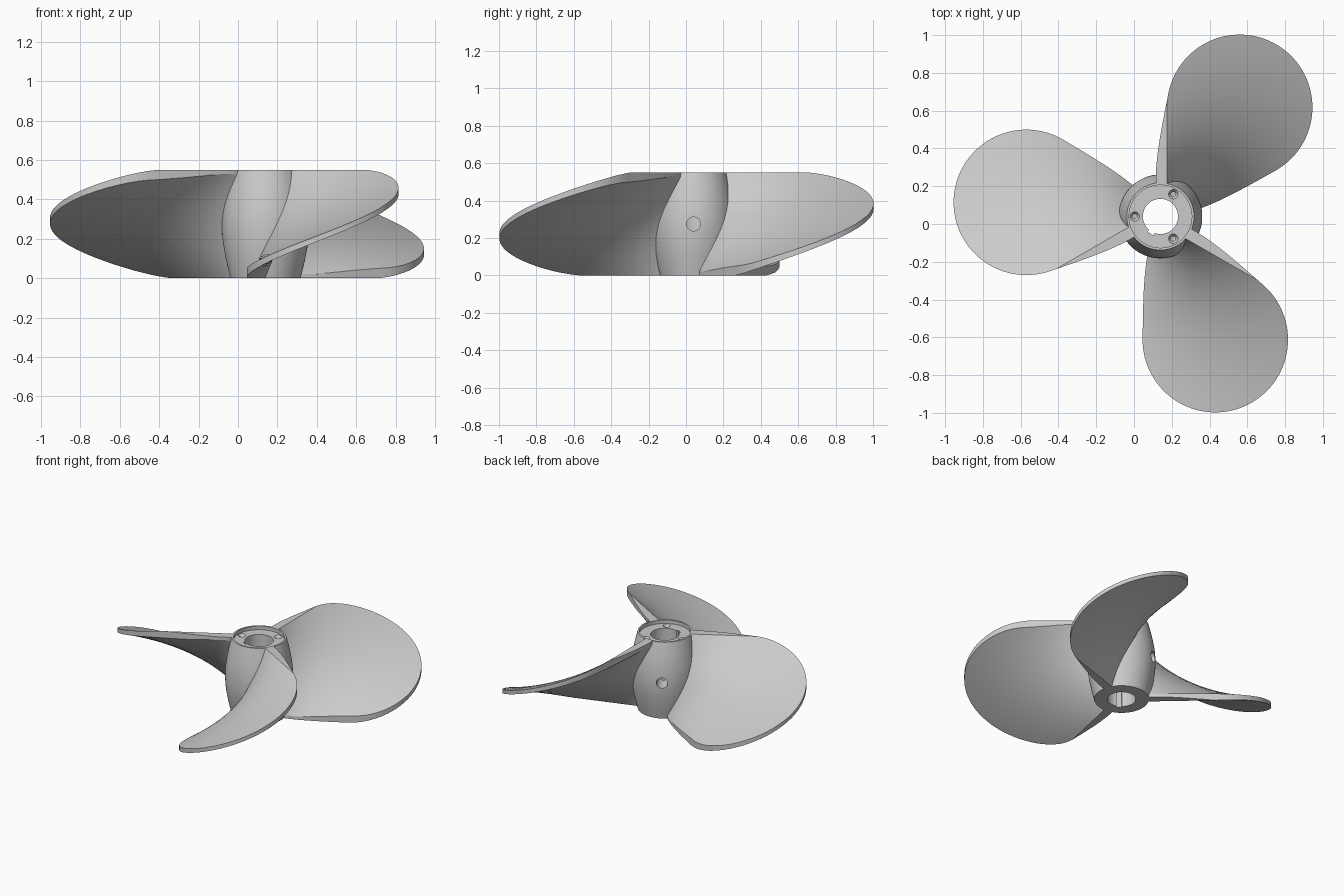
import bpy, bmesh
from math import sin, cos, pi, radians
from mathutils import Matrix, Vector

if "Cube" in bpy.data.objects:
    bpy.data.objects.remove(bpy.data.objects["Cube"])

CX, CY, H = 0.14, 0.04, 0.55      # hub axis and height


def mesh_obj(name, bm):
    bmesh.ops.recalc_face_normals(bm, faces=bm.faces)
    me = bpy.data.meshes.new(name)
    bm.to_mesh(me)
    bm.free()
    ob = bpy.data.objects.new(name, me)
    bpy.context.collection.objects.link(ob)
    return ob


def boolean(ob, cutter, op):
    m = ob.modifiers.new("cut", 'BOOLEAN')
    m.object, m.operation, m.solver = cutter, op, 'EXACT'
    bpy.context.view_layer.objects.active = ob
    bpy.ops.object.modifier_apply(modifier=m.name)
    bpy.data.objects.remove(cutter)


def smooth(ob):
    bpy.ops.object.select_all(action='DESELECT')
    ob.select_set(True)
    bpy.context.view_layer.objects.active = ob
    bpy.ops.object.shade_smooth_by_angle(angle=radians(30))


def cone(name, r1, r2, depth, matrix):
    bm = bmesh.new()
    bmesh.ops.create_cone(bm, cap_ends=True, segments=32, radius1=r1,
                          radius2=r2, depth=depth, matrix=matrix)
    return mesh_obj(name, bm)


# Hub: barrel profile with a recessed top and a through bore
bm = bmesh.new()
barrel = [(0.178 + 0.044 * sin(pi * i / 20), H * i / 20) for i in range(21)]
profile = [(0.093, 0)] + barrel + [(0.166, H), (0.166, H - 0.025), (0.093, H - 0.025)]
N = 96
rings = [[bm.verts.new((r * cos(2 * pi * j / N), r * sin(2 * pi * j / N), z))
          for j in range(N)] for r, z in profile]
for a, b in zip(rings, rings[1:] + rings[:1]):
    for j in range(N):
        bm.faces.new((a[j], a[(j + 1) % N], b[(j + 1) % N], b[j]))
hub = mesh_obj("hub", bm)

# Keyway in the bore
bm = bmesh.new()
bmesh.ops.create_cube(bm, size=1, matrix=Matrix.Rotation(radians(240), 4, 'Z')
                      @ Matrix.Translation((0.075, 0, H / 2))
                      @ Matrix.Diagonal((0.06, 0.036, 1, 1)))
boolean(hub, mesh_obj("keyway_cutter", bm), 'DIFFERENCE')

# Countersunk screw holes in the recess
for a in (60, 180, 300):
    at = Matrix.Rotation(radians(a), 4, 'Z') @ Matrix.Translation((0.136, 0, 0))
    boolean(hub, cone("screw_cutter", 0.012, 0.012, 0.12,
                      at @ Matrix.Translation((0, 0, H - 0.06))), 'DIFFERENCE')
    boolean(hub, cone("sink_cutter", 0.012, 0.027, 0.022,
                      at @ Matrix.Translation((0, 0, H - 0.033))), 'DIFFERENCE')

# Set-screw holes in the side
for a in (0, 120):
    m = (Matrix.Rotation(radians(a), 4, 'Z') @ Matrix.Translation((0.16, 0, H / 2))
         @ Matrix.Rotation(pi / 2, 4, 'Y'))
    boolean(hub, cone("set_screw_cutter", 0.037, 0.037, 0.2, m), 'DIFFERENCE')
hub.location = (CX, CY, 0)
smooth(hub)

# Blade: a twisted strip along +x at mid height
bm = bmesh.new()
R0, R1, W, TWIST, L, S = 0.168, 1.2, 0.035, radians(72), 48, 12
us = [R0 + (R1 - R0) * i / S for i in range(S + 1)]
loop = [(u, -W) for u in us] + [(u, W) for u in reversed(us)]
levels = []
for k in range(L + 1):
    rot = Matrix.Rotation(TWIST * (k / L - 0.5), 3, 'Z')
    levels.append([bm.verts.new(rot @ Vector((u, v, H * k / L))) for u, v in loop])
n = len(loop)
for a, b in zip(levels, levels[1:]):
    for j in range(n):
        bm.faces.new((a[j], a[(j + 1) % n], b[(j + 1) % n], b[j]))
for end in (levels[0], levels[-1]):
    for j in range(S):
        bm.faces.new((end[j], end[j + 1], end[n - 2 - j], end[n - 1 - j]))
bmesh.ops.triangulate(bm, faces=bm.faces)
blade = mesh_obj("blade_1", bm)

# Teardrop outline that trims the strip
C, R = 0.714, 0.385
P = [Vector(p) for p in ((0.1, 0.1), (0.2, 0.19), (0.388, 0.273))]
P.append(Vector((C + R * cos(radians(115)), R * sin(radians(115)))))
side = []
for i in range(20):
    t = i / 20
    s = 1 - t
    side.append(s**3 * P[0] + 3*s*s*t * P[1] + 3*s*t*t * P[2] + t**3 * P[3])
for i in range(47):
    a = radians(115 * (1 - i / 46))
    side.append(Vector((C + R * cos(a), R * sin(a))))
outline = side + [Vector((p.x, -p.y)) for p in reversed(side[:-1])]
bm = bmesh.new()
f = bm.faces.new([bm.verts.new((p.x, p.y, -0.1)) for p in outline])
ext = bmesh.ops.extrude_face_region(bm, geom=[f], use_keep_orig=True)
bmesh.ops.translate(bm, vec=(0, 0, H + 0.2),
                    verts=[g for g in ext["geom"] if isinstance(g, bmesh.types.BMVert)])
boolean(blade, mesh_obj("outline_cutter", bm), 'INTERSECT')
smooth(blade)

# Three blades around the hub
for i in range(3):
    ob = blade
    if i:
        ob = blade.copy()
        ob.name = f"blade_{i + 1}"
        bpy.context.collection.objects.link(ob)
    ob.location = (CX, CY, 0)
    ob.rotation_euler.z = radians(54 + 120 * i)
